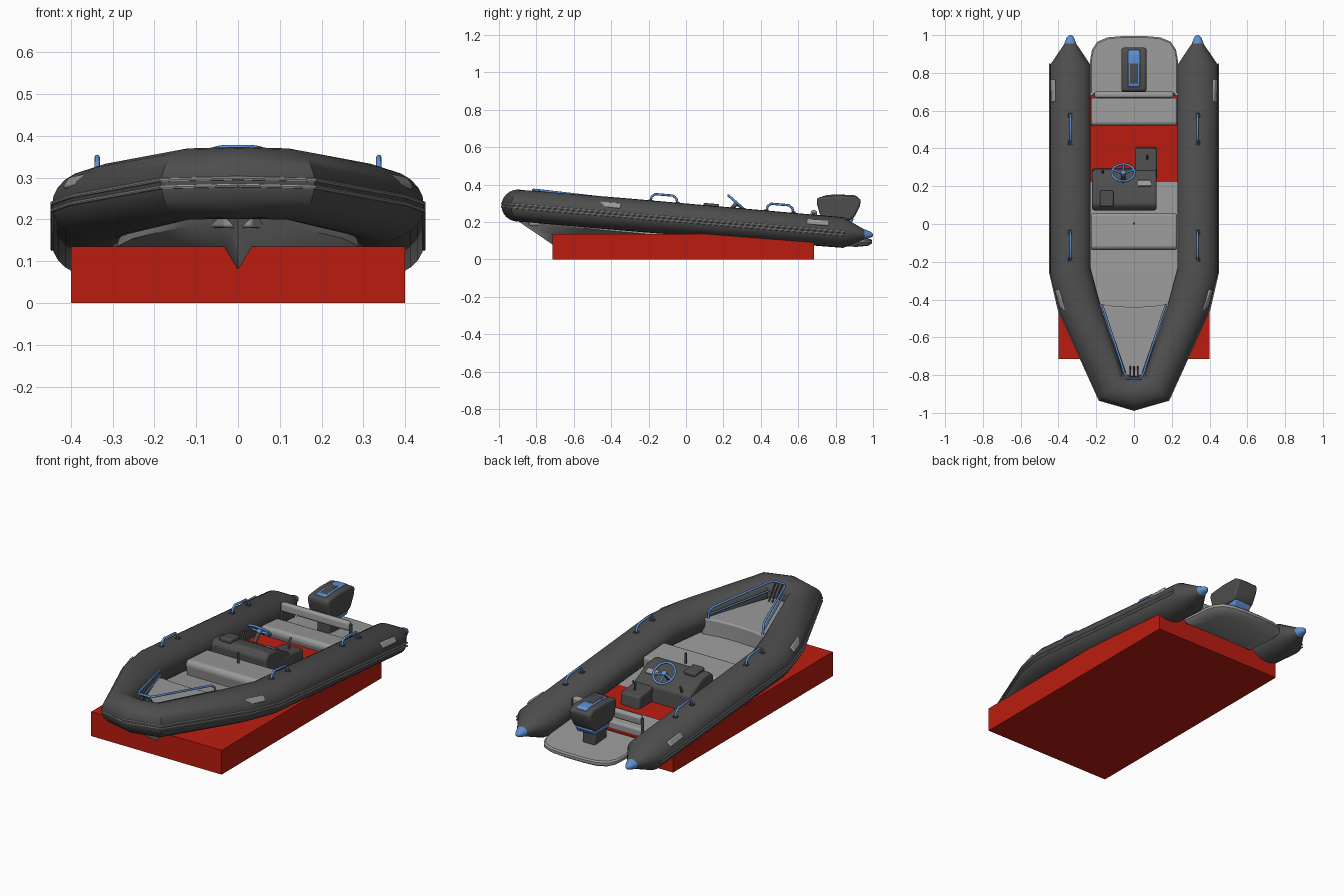
import bpy, bmesh, math
from mathutils import Vector

if "Cube" in bpy.data.objects:
    bpy.data.objects.remove(bpy.data.objects["Cube"])

SLOPE = 0.083                      # the boat is pitched stern-down
PITCH = -math.atan(SLOPE)


def material(name, rgb):
    m = bpy.data.materials.new(name)
    m.diffuse_color = (*rgb, 1)
    m.use_nodes = True
    m.node_tree.nodes["Principled BSDF"].inputs["Base Color"].default_value = m.diffuse_color
    return m


RED = material("red", (0.5, 0.012, 0.005))
BLUE = material("blue", (0.11, 0.27, 0.62))
DARK = material("dark_grey", (0.075, 0.075, 0.075))
LIGHT = material("light_grey", (0.32, 0.32, 0.32))


def tube_z(y):
    return 0.213 - SLOPE * y


def finish(name, bm, mat, bevel=0, angle=35):
    bmesh.ops.recalc_face_normals(bm, faces=bm.faces)
    me = bpy.data.meshes.new(name)
    bm.to_mesh(me)
    bm.free()
    me.materials.append(mat)
    me.shade_smooth()
    me.set_sharp_from_angle(angle=math.radians(angle))
    ob = bpy.data.objects.new(name, me)
    bpy.context.collection.objects.link(ob)
    if bevel:
        b = ob.modifiers.new("bevel", 'BEVEL')
        b.width, b.segments, b.limit_method = bevel, 3, 'ANGLE'
        b.angle_limit = math.radians(25)
    return ob


def loft(name, rings, mat, bevel=0, angle=35):
    bm = bmesh.new()
    vs = [[bm.verts.new(p) for p in r] for r in rings]
    n = len(rings[0])
    for a, b in zip(vs, vs[1:]):
        for i in range(n):
            j = (i + 1) % n
            bm.faces.new((a[i], a[j], b[j], b[i]))
    bm.faces.new(vs[0])
    bm.faces.new(vs[-1])
    return finish(name, bm, mat, bevel, angle)


def prism(name, yz, x0, x1, mat, bevel=0):
    return loft(name, [[(x, y, z) for y, z in yz] for x in (x0, x1)], mat, bevel)


def box(name, size, loc, mat, bevel=0, rot=(0, 0, 0)):
    bm = bmesh.new()
    bmesh.ops.create_cube(bm, size=1)
    bmesh.ops.scale(bm, vec=size, verts=bm.verts)
    ob = finish(name, bm, mat, bevel)
    ob.location, ob.rotation_euler = loc, rot
    return ob


def wire(name, pts, r, mat):
    cu = bpy.data.curves.new(name, 'CURVE')
    cu.dimensions, cu.bevel_depth, cu.bevel_resolution = '3D', r, 2
    cu.use_fill_caps = True
    sp = cu.splines.new('POLY')
    sp.points.add(len(pts) - 1)
    for p, co in zip(sp.points, pts):
        p.co = (*co, 1)
    cu.materials.append(mat)
    ob = bpy.data.objects.new(name, cu)
    bpy.context.collection.objects.link(ob)
    return ob


def sweep(name, half, mat, off=0, dz=0, n=24):
    """half: (x, y, rx, rz) from starboard stern to bow, mirrored to port."""
    path = half + [(-x, y, a, b) for x, y, a, b in reversed(half[:-1])]
    P = [Vector((p[0], p[1])) for p in path]
    rings = []
    for i, (x, y, rx, rz) in enumerate(path):
        d0 = (P[i] - P[max(i - 1, 0)]) if i else P[1] - P[0]
        d1 = (P[i + 1] - P[i]) if i < len(P) - 1 else d0
        d0, d1 = d0.normalized(), d1.normalized()
        t = (d0 + d1).normalized()
        k = 1 / max(t.dot(d0), 0.5)
        out = Vector((-t.y, t.x)) * k
        ring = []
        for j in range(n):
            a = 2 * math.pi * j / n
            h = P[i] + out * (off + rx * math.cos(a))
            ring.append((h.x, h.y, tube_z(y) + dz + rz * math.sin(a)))
        rings.append(ring)
    return loft(name, rings, mat)


# Red display block
box("display_block", (0.8, 1.4, 0.135), (0, -0.015, 0.0675), RED)

# Inflatable tube and rubbing strakes
sweep("inflatable_tube", [(0.337, 0.962, 0.026, 0.022), (0.337, 0.84, 0.108, 0.082),
      (0.337, -0.25, 0.108, 0.087), (0.29, -0.435, 0.11, 0.087),
      (0.12, -0.865, 0.085, 0.085), (0, -0.897, 0.087, 0.086)], DARK)
for nm, dz in (("upper_strake", 0.012), ("lower_strake", -0.005)):
    sweep(nm, [(0.445, 0.85, 0.004, 0.005), (0.445, -0.26, 0.004, 0.005),
          (0.4, -0.455, 0.004, 0.005), (0.184, -0.932, 0.004, 0.005),
          (0, -0.985, 0.004, 0.005)], LIGHT, dz=dz - 0.008, n=8)

# Hull: y, keel z, then (x, z) for flare, chine and deck edge
hull = []
for y, kz, pts in (
        (-0.90, 0.205, ((0.004, 0.21), (0.01, 0.22), (0.015, 0.23))),
        (-0.80, 0.138, ((0.014, 0.165), (0.05, 0.2), (0.06, 0.22))),
        (-0.715, 0.08, ((0.033, 0.135), (0.12, 0.185), (0.14, 0.212))),
        (-0.43, 0.05, ((0.13, 0.10), (0.25, 0.155), (0.25, 0.189))),
        (-0.20, 0.04, ((0.16, 0.09), (0.29, 0.135), (0.28, 0.17))),
        (0.68, 0.02, ((0.16, 0.04), (0.28, 0.065), (0.28, 0.097)))):
    hull.append([(0, y, kz)] + [(x, y, z) for x, z in pts]
                + [(-x, y, z) for x, z in reversed(pts)])
loft("hull_and_floor", hull, LIGHT)

# Stern swim platform with a bowl-shaped underside
side = [(0.232, 0.69), (0.232, 0.87), (0.222, 0.925), (0.195, 0.965), (0.14, 0.988), (0.06, 0.995)]
plan = side + [(-x, y) for x, y in reversed(side)]
loft("swim_platform", [[(x * s, 0.75 + (y - 0.75) * s, z - 0.08 * ((y - 0.75) * s + 0.05))
     for x, y in plan] for s, z in ((0.97, 0.132), (1, 0.125), (1, 0.11), (0.92, 0.095), (0.65, 0.083))], LIGHT)

# Bow locker, with a curved aft edge
plan = [(0.2, -0.42), (0.1, -0.436), (0, -0.44), (-0.1, -0.436), (-0.2, -0.42), (-0.035, -0.84), (0.035, -0.84)]
loft("bow_locker", [[(x, y, 0.18) for x, y in plan],
     [(x, y, 0.277 - 0.02 * (y + 0.43)) for x, y in plan]], LIGHT, 0.008)

# Seats
prism("middle_seat", [(-0.125, 0.14), (-0.14, 0.225), (-0.125, 0.247), (0.055, 0.235), (0.055, 0.12)],
      -0.228, 0.228, LIGHT, 0.012)
prism("rear_seat", [(0.54, 0.09), (0.518, 0.165), (0.53, 0.187), (0.668, 0.175), (0.668, 0.08)],
      -0.228, 0.228, LIGHT, 0.012)
box("rear_backrest", (0.42, 0.034, 0.05), (0, 0.683, 0.238), LIGHT, 0.013, (PITCH, 0, 0))
for s in (-1, 1):
    wire("backrest_post", [(s * 0.212, 0.685, 0.1), (s * 0.212, 0.685, 0.25)], 0.008, DARK)

# Steering console with throttle box
prism("console", [(0.075, 0.12), (0.072, 0.26), (0.1, 0.285), (0.17, 0.278), (0.285, 0.22), (0.295, 0.11)],
      -0.222, 0.12, DARK, 0.012)
prism("throttle_box", [(0.24, 0.11), (0.24, 0.22), (0.40, 0.2), (0.41, 0.1)], 0.005, 0.122, DARK, 0.012)
box("console_hatch", (0.072, 0.085, 0.025), (-0.145, 0.135, 0.286), DARK, 0.008, (PITCH, 0, 0))
box("instrument_panel", (0.07, 0.035, 0.01), (0.055, 0.215, 0.257), LIGHT, 0.003, (-0.47, 0, 0))
wire("throttle_lever", [(0.07, 0.35, 0.2), (0.07, 0.345, 0.235), (0.07, 0.365, 0.26)], 0.006, DARK)
wire("console_switch", [(-0.165, 0.27, 0.22), (-0.165, 0.285, 0.262)], 0.006, DARK)
wire("seat_pole", [(0, 0.003, 0.23), (0, 0.003, 0.295)], 0.006, DARK)

# Steering wheel
c = Vector((-0.057, 0.272, 0.302))
u, v, w = Vector((1, 0, 0)), Vector((0, 0.75, -0.66)), Vector((0, 0.66, 0.75))
ring = [c + 0.06 * (u * math.cos(a) + v * math.sin(a)) for a in [i * math.pi / 16 for i in range(32)]]
rim = wire("wheel_rim", ring, 0.0065, BLUE)
rim.data.splines[0].use_cyclic_u = True
for a in (0.35, math.pi - 0.35, -math.pi / 2 + math.pi):
    wire("wheel_spoke", [c - w * 0.008, c + 0.058 * (u * math.cos(a) + v * math.sin(a))], 0.006, BLUE)
wire("wheel_hub", [c - w * 0.015, c + w * 0.003], 0.014, BLUE)
wire("wheel_column", [c - w * 0.07, c - w * 0.012], 0.011, DARK)

# Outboard motor
prism("motor_cowl", [(0.74, 0.215), (0.715, 0.24), (0.697, 0.31), (0.705, 0.332), (0.8, 0.341), (0.9, 0.339),
      (0.935, 0.322), (0.93, 0.285), (0.9, 0.225), (0.88, 0.21)], -0.066, 0.066, DARK, 0.018)
prism("motor_top_stripe", [(0.718, 0.325), (0.73, 0.339), (0.8, 0.346), (0.9, 0.344), (0.922, 0.332), (0.9, 0.32)],
      -0.032, 0.032, BLUE, 0.004)
prism("motor_stripe_inset", [(0.735, 0.33), (0.745, 0.342), (0.8, 0.348), (0.85, 0.347), (0.85, 0.33)],
      -0.022, 0.022, DARK, 0.003)
prism("motor_band", [(0.755, 0.185), (0.735, 0.22), (0.9, 0.22), (0.88, 0.185)], -0.056, 0.056, BLUE, 0.01)
box("motor_leg", (0.08, 0.11, 0.1), (0, 0.8, 0.15), DARK, 0.012)

# Bow rail and short bow cleats
half = [(0.168, -0.43, 0.25), (0.166, -0.44, 0.315), (0.158, -0.46, 0.332), (0.05, -0.79, 0.37), (0.035, -0.818, 0.372)]
wire("bow_rail", half + [(-x, y, z) for x, y, z in reversed(half)], 0.006, BLUE)
for s in (-1, 1):
    wire("lower_bow_rail", [(s * 0.168, -0.435, 0.295), (s * 0.045, -0.79, 0.325)], 0.005, BLUE)
for x in (-0.02, 0, 0.02):
    wire("bow_strap", [(x, -0.755, 0.285), (x, -0.79, 0.34), (x, -0.818, 0.37)], 0.004, DARK)

# Parts repeated on both tubes
for s in (-1, 1):
    x = s * 0.337
    # Blue cone tips
    loft("tube_tip", [[(x + r * math.cos(a), y, tube_z(y) + 0.85 * r * math.sin(a))
         for a in [k * math.pi / 8 for k in range(16)]]
         for y, r in ((0.955, 0.032), (0.985, 0.02), (0.996, 0.012), (1.0, 0.004))], BLUE)
    # Grab handles
    for y0, y1 in ((-0.19, -0.045), (0.43, 0.575)):
        pts = [(y0, -0.005), (y0 + 0.006, 0.022), (y0 + 0.025, 0.037),
               (y1 - 0.025, 0.037), (y1 - 0.006, 0.022), (y1, -0.005)]
        wire("grab_handle", [(x, y, tube_z(y) + 0.085 + h) for y, h in pts], 0.0065, BLUE)
        for y in (y0, y1):
            box("handle_pad", (0.024, 0.024, 0.008), (x, y, tube_z(y) + 0.086), DARK, 0.003)
    # Outer grip pads
    for px, y, yaw in ((0.387, -0.405, -0.28), (0.427, 0.705, 0)):
        box("grip_pad", (0.016, 0.12, 0.034), (s * px, y, tube_z(y) + 0.043), LIGHT, 0.007,
            (PITCH, -s * 0.65, s * yaw))
